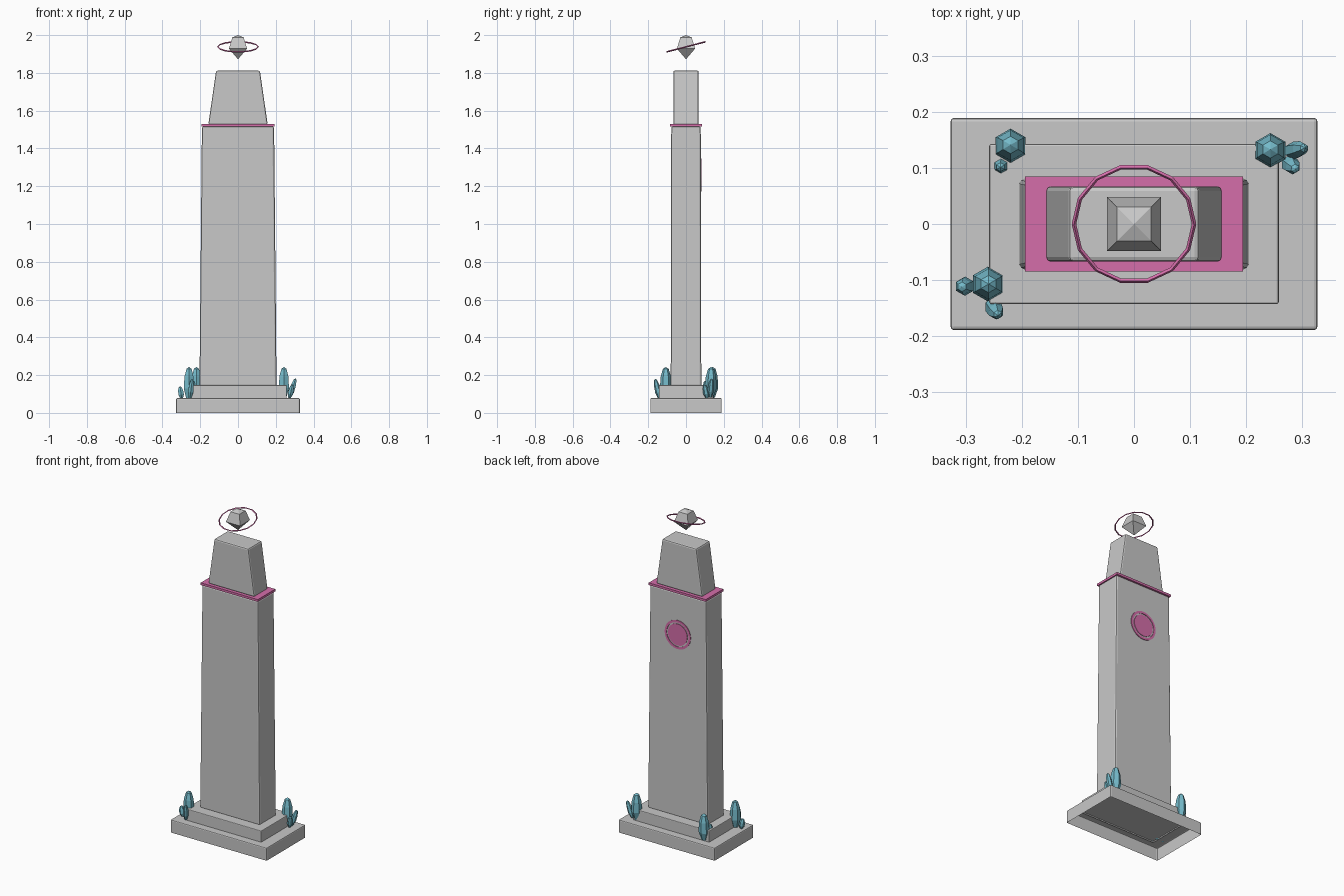
import bpy, bmesh, math
from mathutils import Vector, Matrix

if "Cube" in bpy.data.objects:
    bpy.data.objects.remove(bpy.data.objects["Cube"])


def material(name, rgb):
    m = bpy.data.materials.new(name)
    m.diffuse_color = (*rgb, 1)
    m.use_nodes = True
    m.node_tree.nodes["Principled BSDF"].inputs["Base Color"].default_value = m.diffuse_color
    return m


STONE = material("grey stone", (0.58, 0.58, 0.58))
PINK = material("pink glow", (0.66, 0.155, 0.40))
TEAL = material("teal crystal", (0.18, 0.50, 0.60))


def finish(name, bm, mat, bevel=0):
    bmesh.ops.recalc_face_normals(bm, faces=bm.faces)
    me = bpy.data.meshes.new(name)
    bm.to_mesh(me)
    bm.free()
    me.materials.append(mat)
    ob = bpy.data.objects.new(name, me)
    bpy.context.collection.objects.link(ob)
    if bevel:
        b = ob.modifiers.new("bevel", 'BEVEL')
        b.width, b.segments = bevel, 2
    return ob


def block(name, z0, z1, bottom, top, mat, bevel=0, open_bottom=False):
    """Box between two heights with separate half sizes at bottom and top."""
    bm = bmesh.new()
    bmesh.ops.create_cube(bm, size=2)
    for v in bm.verts:
        hx, hy = top if v.co.z > 0 else bottom
        v.co = (v.co.x * hx, v.co.y * hy, z1 if v.co.z > 0 else z0)
    if open_bottom:
        low = [f for f in bm.faces if all(v.co.z == z0 or abs(v.co.z - z0) < 1e-5 for v in f.verts)]
        bmesh.ops.delete(bm, geom=low, context='FACES_ONLY')
    return finish(name, bm, mat, bevel)


def lathe(name, profile, sides, mat, matrix=Matrix(), phase=0.0):
    """Faceted solid from (radius, height) pairs; zero radius makes a point."""
    bm = bmesh.new()
    rings = []
    for r, z in profile:
        if r == 0:
            rings.append([bm.verts.new((0, 0, z))] * sides)
        else:
            rings.append([bm.verts.new((r * math.cos(phase + math.tau * i / sides),
                                        r * math.sin(phase + math.tau * i / sides), z))
                          for i in range(sides)])
    for a, b in zip(rings, rings[1:]):
        for i in range(sides):
            j = (i + 1) % sides
            bm.faces.new(list(dict.fromkeys((a[i], a[j], b[j], b[i]))))
    bmesh.ops.transform(bm, matrix=matrix, verts=bm.verts)
    return finish(name, bm, mat)


# Stepped base, tapering shaft, pink collar and cap
block("base_step", 0, 0.078, (0.327, 0.189), (0.327, 0.189), STONE, 0.006, True)
block("upper_step", 0.07, 0.147, (0.258, 0.143), (0.258, 0.143), STONE, 0.004, True)
block("shaft", 0.14, 1.516, (0.204, 0.081), (0.191, 0.078), STONE, 0.009)
block("collar", 1.515, 1.529, (0.194, 0.085), (0.194, 0.085), PINK)
block("cap", 1.527, 1.812, (0.157, 0.067), (0.116, 0.067), STONE, 0.008)

# Floating four-sided gem
q = math.sqrt(2)
lathe("floating_gem", [(0, 1.872), (0.048 * q, 1.928), (0.03 * q, 1.988), (0, 2.0)],
      4, STONE, phase=math.pi / 4)

# Tilted ring around the gem
R, r = 0.107, 0.004
section = [(R + r, 0), (R, r), (R - r, 0), (R, -r), (R + r, 0)]
lathe("gem_ring", section, 14, PINK,
      Matrix.Translation((0, 0, 1.938)) @ Matrix.Rotation(math.radians(14.5), 4, 'X'))

# Round emblem on the back of the shaft
to_back = Matrix.Translation((0, 0.078, 1.26)) @ Matrix.Rotation(-math.pi / 2, 4, 'X')
lathe("emblem_disc", [(0, 0), (0.066, 0), (0.066, 0.004), (0, 0.004)], 32, PINK, to_back)
lathe("emblem_ring", [(0.074, 0), (0.088, 0), (0.088, 0.004), (0.074, 0.004), (0.074, 0)],
      32, PINK, to_back)


# Hexagonal crystals, each from a foot point to a tip point
def crystal(name, foot, tip, radius):
    foot, tip = Vector(foot), Vector(tip)
    d = tip - foot
    h = d.length
    prof = [(0, 0), (radius * 0.5, 0.04 * h), (radius, 0.33 * h),
            (radius * 0.88, 0.7 * h), (radius * 0.5, 0.94 * h), (0, h)]
    rot = Vector((0, 0, 1)).rotation_difference(d).to_matrix().to_4x4()
    lathe(name, prof, 6, TEAL, Matrix.Translation(foot) @ rot, math.pi / 6)


crystal("back_left_crystal", (-0.22, 0.138, 0.076), (-0.22, 0.141, 0.243), 0.031)
crystal("back_left_shard", (-0.235, 0.109, 0.078), (-0.238, 0.101, 0.17), 0.016)
crystal("back_right_crystal", (0.243, 0.13, 0.076), (0.243, 0.133, 0.243), 0.031)
crystal("back_right_shard_a", (0.273, 0.128, 0.08), (0.305, 0.136, 0.182), 0.016)
crystal("back_right_shard_b", (0.272, 0.112, 0.078), (0.288, 0.098, 0.15), 0.016)
crystal("front_left_crystal", (-0.261, -0.107, 0.072), (-0.259, -0.107, 0.243), 0.031)
crystal("front_left_shard_a", (-0.298, -0.11, 0.076), (-0.307, -0.112, 0.14), 0.017)
crystal("front_left_shard_b", (-0.255, -0.14, 0.076), (-0.242, -0.163, 0.18), 0.016)
